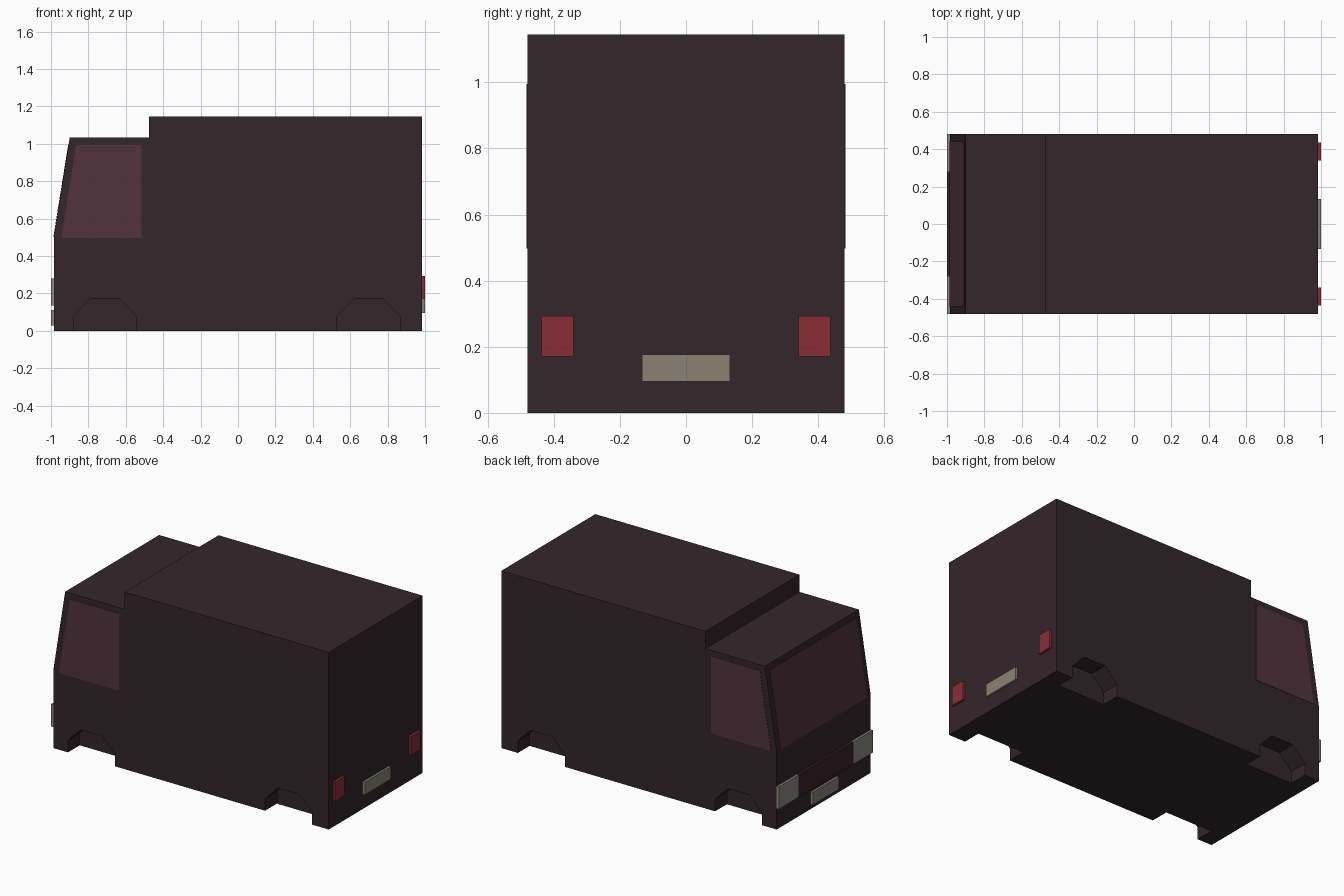
import bpy, bmesh
from mathutils import Vector

if "Cube" in bpy.data.objects:
    bpy.data.objects.remove(bpy.data.objects["Cube"])


def material(name, rgb):
    m = bpy.data.materials.new(name)
    m.diffuse_color = (*rgb, 1)
    m.use_nodes = True
    m.node_tree.nodes["Principled BSDF"].inputs["Base Color"].default_value = m.diffuse_color
    return m


PAINT = material("dark_paint", (0.034, 0.019, 0.024))
GLASS = material("tinted_glass", (0.084, 0.034, 0.048))
TRIM = material("grille_trim", (0.04, 0.015, 0.02))
RED = material("red_lens", (0.254, 0.027, 0.037))
PLATE = material("plate", (0.254, 0.223, 0.175))
LAMP = material("clear_lens", (0.26, 0.25, 0.23))


def extrude(name, points, vector, mat):
    """Solid made by sweeping a flat outline along a vector."""
    bm = bmesh.new()
    face = bm.faces.new([bm.verts.new(p) for p in points])
    out = bmesh.ops.extrude_face_region(bm, geom=[face])
    moved = [g for g in out["geom"] if isinstance(g, bmesh.types.BMVert)]
    bmesh.ops.translate(bm, verts=moved, vec=Vector(vector))
    bmesh.ops.recalc_face_normals(bm, faces=bm.faces)
    mesh = bpy.data.meshes.new(name)
    bm.to_mesh(mesh)
    bm.free()
    mesh.materials.append(mat)
    obj = bpy.data.objects.new(name, mesh)
    bpy.context.collection.objects.link(obj)
    return obj


def box(name, x, y, z, mat):
    pts = [(x[0], y[0], z[0]), (x[0], y[1], z[0]),
           (x[0], y[1], z[1]), (x[0], y[0], z[1])]
    return extrude(name, pts, (x[1] - x[0], 0, 0), mat)


# Van shell: cab with sloped windscreen, raised cargo box
W, L = 0.48, 0.985
profile = [(-L, 0), (L, 0), (L, 1.145), (-0.475, 1.145),
           (-0.475, 1.033), (-0.9, 1.033), (-L, 0.5)]
body = extrude("van_body", [(x, -W, z) for x, z in profile], (0, 2 * W, 0), PAINT)

# Wheel arches cut into both sides
arch = [(-0.168, -0.1), (-0.168, 0.078), (-0.078, 0.17),
        (0.078, 0.17), (0.168, 0.078), (0.168, -0.1)]
for cx in (-0.712, 0.698):
    for s in (-1, 1):
        cutter = extrude("arch_cutter", [(cx + x, s * 0.36, z) for x, z in arch],
                         (0, s * 0.3, 0), PAINT)
        cutter.hide_render = True
        cutter.hide_viewport = True
        cut = body.modifiers.new("wheel_arch", 'BOOLEAN')
        cut.operation = 'DIFFERENCE'
        cut.solver = 'EXACT'
        cut.object = cutter

# Windows, almost flush with the shell
T = 0.002
side = [(-0.945, 0.497), (-0.515, 0.497), (-0.515, 0.995), (-0.865, 0.995)]
for s, label in ((-1, "left"), (1, "right")):
    extrude(label + "_side_window", [(x, s * W, z) for x, z in side],
            (0, s * T, 0), GLASS)
extrude("windscreen", [(-L, -0.44, 0.503), (-L, 0.44, 0.503),
                       (-0.906, 0.44, 0.995), (-0.906, -0.44, 0.995)],
        (-T, 0, 0), GLASS)

# Lamps on both sides, front and rear
for s, label in ((-1, "left"), (1, "right")):
    box(label + "_headlight", (-1, -L), (s * 0.28, s * W), (0.135, 0.28), LAMP)
    box(label + "_tail_light", (L, 1), (s * 0.34, s * 0.437), (0.17, 0.293), RED)

# Grille and plates
box("grille", (-1, -L), (-0.28, 0.28), (0.135, 0.28), TRIM)
box("front_plate", (-1, -L), (-0.133, 0.133), (0.03, 0.112), PLATE)
box("rear_plate", (L, 1), (-0.133, 0.133), (0.095, 0.177), PLATE)
